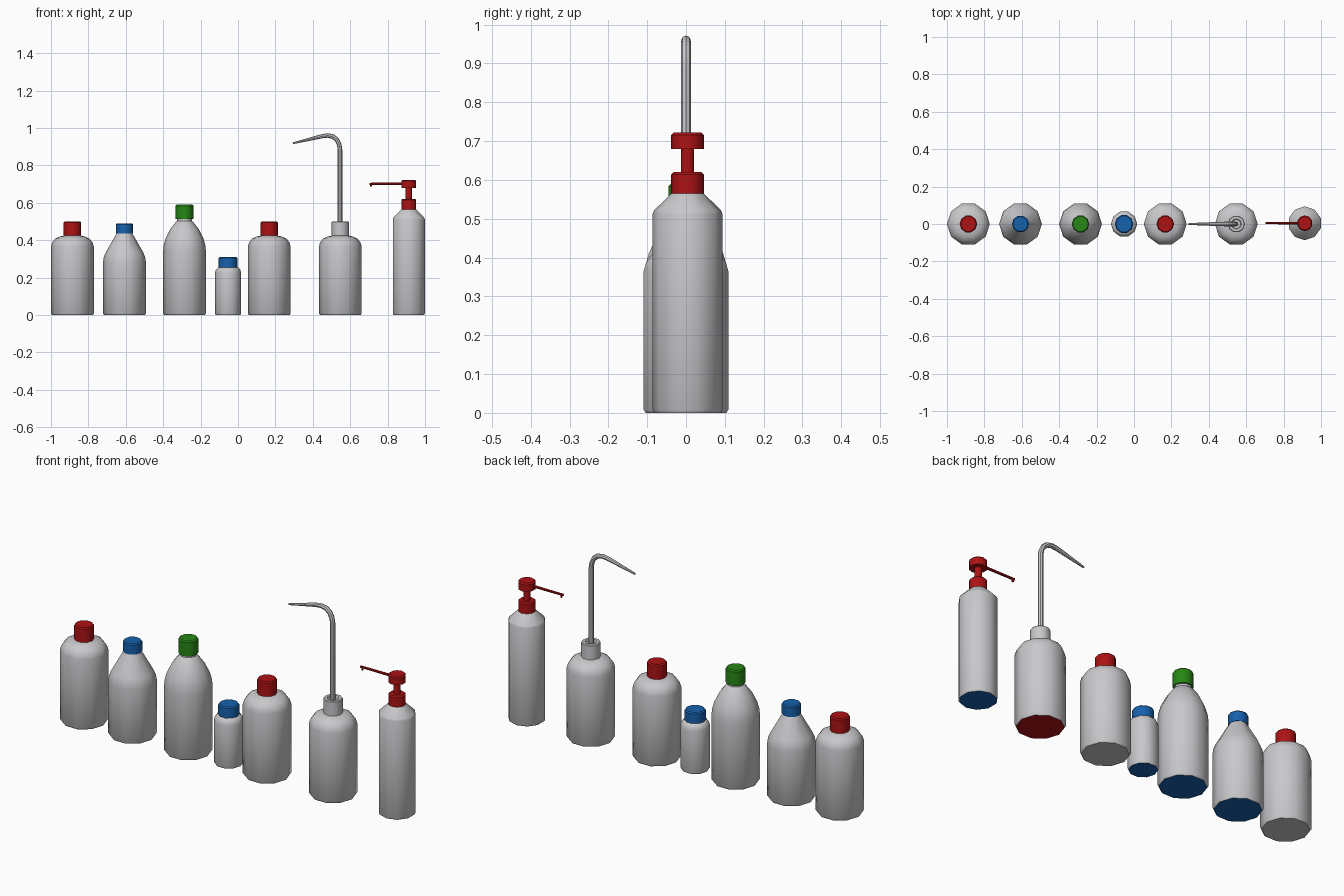
import bpy, bmesh, math
from mathutils import Vector

if "Cube" in bpy.data.objects:
    bpy.data.objects.remove(bpy.data.objects["Cube"])

SIDES = 10


def material(name, rgb):
    m = bpy.data.materials.new(name)
    m.diffuse_color = (*rgb, 1)
    m.use_nodes = True
    m.node_tree.nodes["Principled BSDF"].inputs["Base Color"].default_value = m.diffuse_color
    return m


GREY = material("pale grey plastic", (0.58, 0.58, 0.60))
RED = material("red plastic", (0.42, 0.006, 0.007))
BLUE = material("blue plastic", (0.008, 0.12, 0.42))
GREEN = material("green plastic", (0.02, 0.24, 0.008))


def finish(bm, name, mats, loc=(0, 0, 0)):
    bmesh.ops.recalc_face_normals(bm, faces=bm.faces)
    me = bpy.data.meshes.new(name)
    bm.to_mesh(me)
    bm.free()
    for m in mats:
        me.materials.append(m)
    for p in me.polygons:
        p.use_smooth = True
    me.set_sharp_from_angle(angle=math.radians(40))
    ob = bpy.data.objects.new(name, me)
    ob.location = loc
    bpy.context.collection.objects.link(ob)
    return ob


def skin(bm, rings):
    """Bridge equal-sized rings of points and cap both ends."""
    vs = [[bm.verts.new(p) for p in ring] for ring in rings]
    for a, b in zip(vs, vs[1:]):
        n = len(a)
        for i in range(n):
            j = (i + 1) % n
            bm.faces.new((a[i], a[j], b[j], b[i]))
    bm.faces.new(vs[0][::-1])
    bm.faces.new(vs[-1])


def lathe(name, profile, mats, loc, turn=0.0):
    """Turn a (radius, z) profile around the vertical axis."""
    bm = bmesh.new()
    ang = [turn + 2 * math.pi * i / SIDES for i in range(SIDES)]
    skin(bm, [[(r * math.cos(a), r * math.sin(a), z) for a in ang] for r, z in profile])
    return finish(bm, name, mats, loc)


def tube(name, path, mat, loc=(0, 0, 0), sides=8):
    """Sweep a circle along (x, z, radius) points in the y = 0 plane."""
    pts = [Vector((x, 0, z)) for x, z, r in path]
    rings = []
    for i, (p, (_, _, r)) in enumerate(zip(pts, path)):
        t = (pts[min(i + 1, len(pts) - 1)] - pts[max(i - 1, 0)]).normalized()
        n = Vector((t.z, 0, -t.x))
        rings.append([p + r * (n * math.cos(a) + Vector((0, 1, 0)) * math.sin(a))
                      for a in (2 * math.pi * k / sides for k in range(sides))])
    bm = bmesh.new()
    skin(bm, rings)
    return finish(bm, name, [mat], loc)


def body(name, r, shoulder, loc, base=None, turn=0.0):
    """Bottle with softened foot; base = colour seen underneath."""
    ob = lathe(name, [(r * 0.95, 0), (r, 0.008)] + shoulder, [GREY, base or GREY], loc, turn)
    for p in ob.data.polygons:
        if p.normal.z < -0.95:
            p.material_index = 1


def cap(name, r, z0, z1, mat, loc, turn=0.0):
    b = 0.006
    lathe(name, [(r, z0), (r, z1 - b), (r - b, z1)], [mat], loc, turn)


R = 0.1145
ROUND = [(R, 0.365), (0.108, 0.388), (0.092, 0.408), (0.07, 0.419), (0.042, 0.425)]

# two plain round-shouldered bottles with red caps
for side, x in (("left", -0.8855), ("middle", 0.167)):
    body(side + "_round_bottle", R, ROUND, (x, 0, 0))
    cap(side + "_red_cap", 0.047, 0.42, 0.50, RED, (x, 0, 0))

# cone-shouldered bottle
at = (-0.607, 0, 0)
body("cone_bottle", R, [(R, 0.285), (0.110, 0.312), (0.100, 0.335), (0.042, 0.437)], at, BLUE)
cap("cone_bottle_cap", 0.046, 0.435, 0.49, BLUE, at)

# tall dome-shouldered bottle
at = (-0.286, 0, 0)
body("dome_bottle", R, [(R, 0.34), (0.111, 0.375), (0.101, 0.41), (0.078, 0.457),
                        (0.047, 0.497), (0.04, 0.502), (0.04, 0.515)], at, BLUE)
cap("dome_bottle_cap", 0.047, 0.512, 0.59, GREEN, at)

# small bottle
at = (-0.053, 0, 0)
body("small_bottle", 0.07, [(0.07, 0.225), (0.065, 0.243), (0.054, 0.253), (0.042, 0.256)], at, BLUE)
cap("small_bottle_cap", 0.05, 0.252, 0.31, BLUE, at)

# wash bottle with bent tapering spout
at = (0.547, 0, 0)
body("wash_bottle", R, ROUND, at, RED)
lathe("wash_bottle_collar", [(0.046, 0.42), (0.046, 0.496), (0.042, 0.50),
                             (0.028, 0.50), (0.024, 0.49)], [GREY], at)
tube("wash_bottle_spout", [(0.545, 0.48, 0.0125), (0.545, 0.885, 0.0125), (0.541, 0.912, 0.0125),
                           (0.529, 0.937, 0.0125), (0.508, 0.954, 0.0125), (0.480, 0.960, 0.012),
                           (0.45, 0.956, 0.011), (0.42, 0.949, 0.010), (0.293, 0.918, 0.005)], GREY)

# pump dispenser bottle
at, turn = (0.913, 0.004, 0), math.pi / 2
body("pump_bottle", 0.09, [(0.09, 0.512), (0.086, 0.522), (0.042, 0.565)], at, BLUE, turn)
cap("pump_collar", 0.042, 0.563, 0.62, RED, at, turn)
cap("pump_stem", 0.017, 0.61, 0.69, RED, at, turn)
cap("pump_head", 0.042, 0.68, 0.722, RED, at, turn)
tube("pump_nozzle", [(0.702, 0.701, 0.006), (0.9, 0.701, 0.007)], RED, (0, 0.005, 0))
tube("pump_nozzle_tip", [(0.712, 0.701, 0.005), (0.712, 0.686, 0.005)], RED, (0, 0.005, 0))
